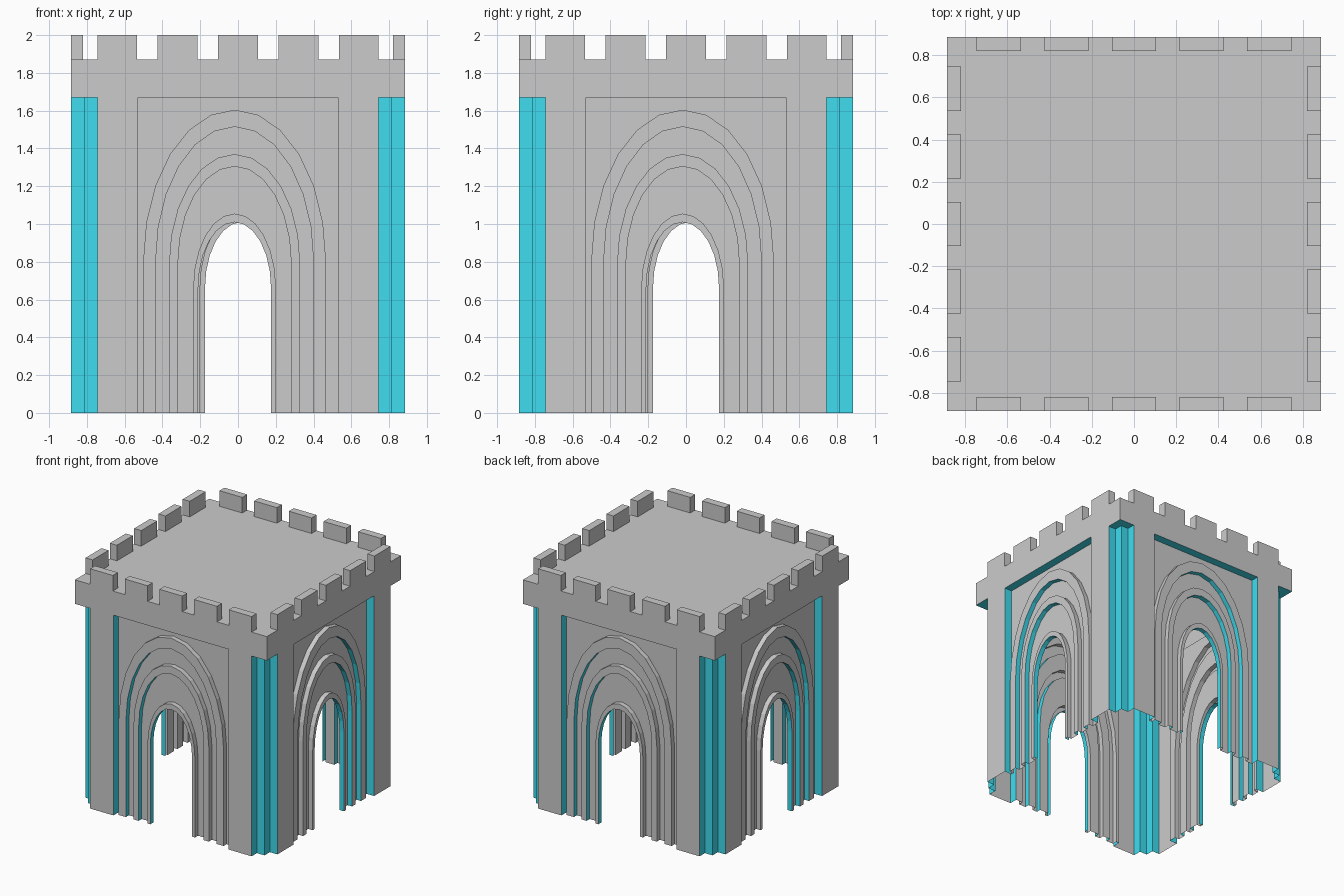
import bpy
import math
from mathutils import Matrix, Vector

if "Cube" in bpy.data.objects:
    bpy.data.objects.remove(bpy.data.objects["Cube"])

H = 0.885          # half width of the tower
BAND, ROOF = 1.67, 1.87
PANEL, RING = 0.07, 0.03   # depth of the panel and of the ring faces
CX = -0.018        # arches sit slightly off centre
SIDES = ("front", "right", "back", "left")

cyan = bpy.data.materials.new("cyan")
cyan.diffuse_color = (0.05, 0.72, 0.87, 1)
cyan.use_nodes = True
cyan.node_tree.nodes["Principled BSDF"].inputs["Base Color"].default_value = cyan.diffuse_color


def make(name, faces, side, mat=None):
    """Object from a list of polygons, turned to one side of the tower."""
    rot = Matrix.Rotation(side * math.pi / 2, 4, 'Z')
    verts, polys, index = [], [], {}
    for face in faces:
        poly = []
        for p in face:
            key = tuple(round(c, 5) for c in p)
            if key not in index:
                index[key] = len(verts)
                verts.append(rot @ Vector(p))
            poly.append(index[key])
        polys.append(poly)
    me = bpy.data.meshes.new(name)
    me.from_pydata(verts, [], polys)
    me.update()
    if mat:
        me.materials.append(mat)
    ob = bpy.data.objects.new(name, me)
    bpy.context.collection.objects.link(ob)
    return ob


def at(points, depth):
    """Place (x, z) points on the front wall at a depth behind its face."""
    return [(x, -H + depth, z) for x, z in points]


def strip(a, b):
    """Quads between two matching open paths."""
    return [[a[i], a[i + 1], b[i + 1], b[i]] for i in range(len(a) - 1)]


def arch(hw, spring, top, n=12):
    """Straight jambs with a half-ellipse head."""
    head = [(CX - hw * math.cos(math.pi * i / n),
             spring + (top - spring) * math.sin(math.pi * i / n)) for i in range(n + 1)]
    return [(CX - hw, 0)] + head + [(CX + hw, 0)]


def box(x0, x1, y0, y1, z0, z1):
    c = [(x, y, z) for z in (z0, z1) for x, y in ((x0, y0), (x1, y0), (x1, y1), (x0, y1))]
    ids = ((3, 2, 1, 0), (4, 5, 6, 7), (0, 1, 5, 4), (1, 2, 6, 5), (2, 3, 7, 6), (3, 0, 4, 7))
    return [[c[i] for i in f] for f in ids]


# raised rings: outer and inner arch as (half width, springing height, top)
rings = [(arch(0.484, 0.80, 1.605), arch(0.418, 0.80, 1.515)),
         (arch(0.347, 0.79, 1.37), arch(0.300, 0.79, 1.305)),
         (arch(0.219, 0.66, 1.055), arch(0.193, 0.66, 1.01))]

frame = [(-0.53, 0), (-0.53, BAND), (0.53, BAND), (0.53, 0)]
outline = [(0.745, 0), (0.745, BAND), (H, BAND), (H, ROOF),
           (-H, ROOF), (-H, BAND), (-0.745, BAND), (-0.745, 0)]

# stepped notch at the corner, in plan
notch = [(0.745, -H), (0.745, -0.815), (0.815, -0.815), (0.815, -0.745), (H, -0.745)]

for s, side in enumerate(SIDES):
    # outer wall face with the top band
    make(side + "_wall", [at(frame + outline, 0)], s)

    # recessed panel, flat grounds between rings, ring faces and their outer edges
    grey = [at(rings[0][0] + frame[::-1], PANEL)]
    inner = strip(at(frame, 0), at(frame, PANEL))
    for k, (a, b) in enumerate(rings):
        grey += strip(at(a, PANEL), at(a, RING))
        grey += strip(at(a, RING), at(b, RING))
        inner += strip(at(b, RING), at(b, PANEL))
        if k < 2:
            grey += strip(at(b, PANEL), at(rings[k + 1][0], PANEL))
    make(side + "_arch_panel", grey, s)

    # coloured inner edges of the recess and rings
    make(side + "_arch_reveals", inner, s, cyan)

    # stepped corner with the soffit under the band
    low = [(x, y, 0) for x, y in notch]
    high = [(x, y, BAND) for x, y in notch]
    make(side + "_corner", strip(low, high) + [high + [(H, -H, BAND)]], s, cyan)

    # merlons
    for i in range(5):
        x = (i - 2) * 0.32
        make(f"{side}_merlon_{i + 1}",
             box(x - 0.105, x + 0.105, -H, -H + 0.065, ROOF, 2.0), s)

# flat roof
make("roof", [[(-H, -H, ROOF), (H, -H, ROOF), (H, H, ROOF), (-H, H, ROOF)]], 0)
